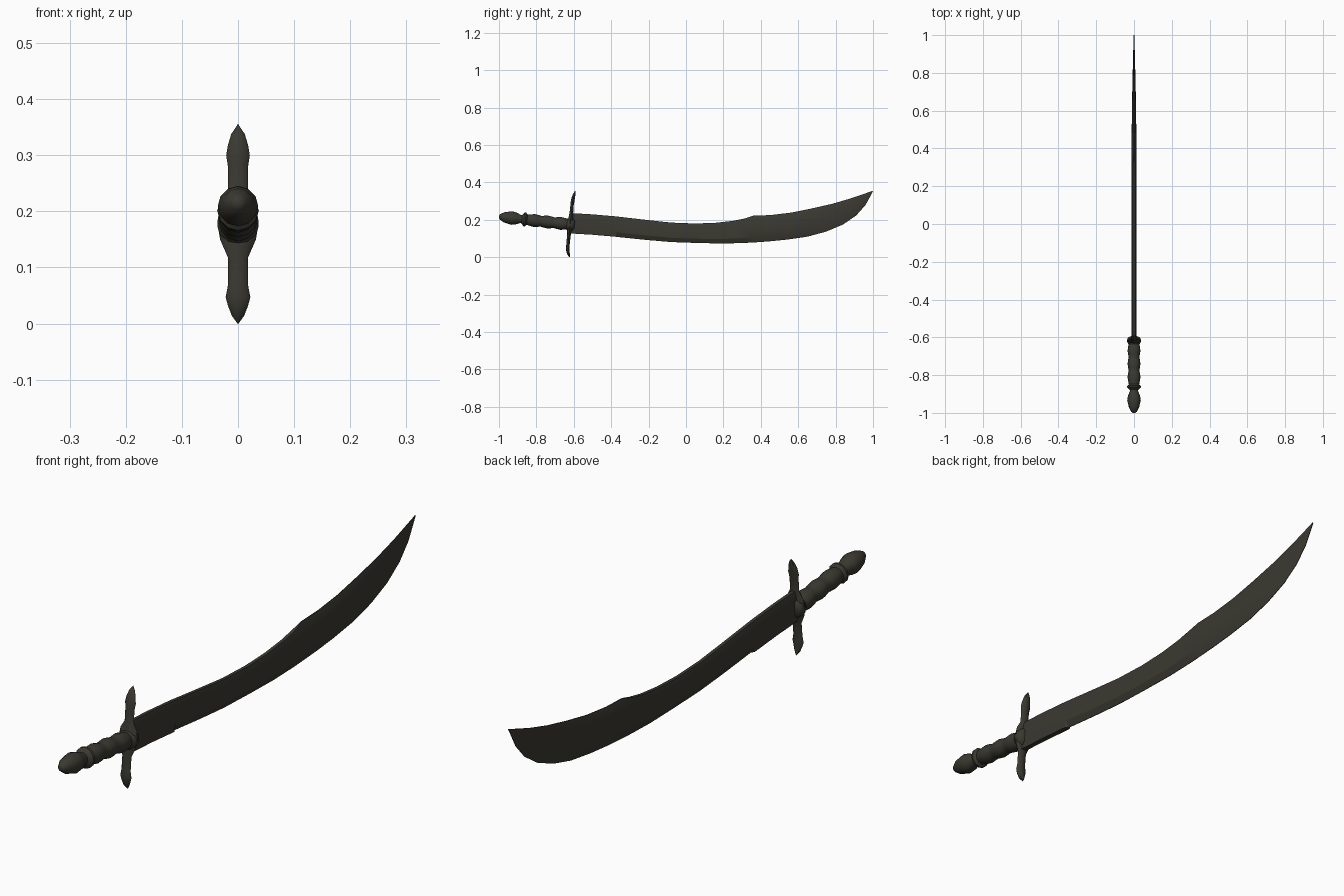
import bpy, math

if "Cube" in bpy.data.objects:
    bpy.data.objects.remove(bpy.data.objects["Cube"])

steel = bpy.data.materials.new("dark olive steel")
steel.diffuse_color = (0.042, 0.040, 0.030, 1)
steel.use_nodes = True
steel.node_tree.nodes["Principled BSDF"].inputs["Base Color"].default_value = steel.diffuse_color


def loft(name, rings, angle=30):
    """Skin a closed solid through rings of equal point count."""
    n = len(rings[0])
    verts = [p for r in rings for p in r]
    faces = [(i * n + j, i * n + (j + 1) % n, (i + 1) * n + (j + 1) % n, (i + 1) * n + j)
             for i in range(len(rings) - 1) for j in range(n)]
    faces += [tuple(range(n))[::-1], tuple(range(len(verts) - n, len(verts)))]
    me = bpy.data.meshes.new(name)
    me.from_pydata(verts, [], faces)
    ob = bpy.data.objects.new(name, me)
    bpy.context.collection.objects.link(ob)
    me.materials.append(steel)
    bpy.ops.object.select_all(action='DESELECT')
    ob.select_set(True)
    bpy.context.view_layer.objects.active = ob
    bpy.ops.object.mode_set(mode='EDIT')
    bpy.ops.mesh.select_all(action='SELECT')
    bpy.ops.mesh.normals_make_consistent(inside=False)
    bpy.ops.object.mode_set(mode='OBJECT')
    bpy.ops.object.shade_smooth_by_angle(angle=math.radians(angle))
    return ob


# Blade: spine point (y, z) and edge point (y, z) for each cross-section
stations = [
    (-.62, .236, -.62, .127), (-.50, .229, -.50, .120), (-.372, .218, -.372, .109),
    (-.365, .217, -.365, .108), (-.20, .198, -.22, .093), (-.08, .185, -.08, .081),
    (.05, .180, .06, .076), (.16, .184, .20, .073), (.25, .194, .31, .076),
    (.31, .206, .38, .080), (.36, .222, .45, .085), (.45, .225, .54, .094),
    (.56, .238, .65, .110), (.67, .260, .75, .137), (.78, .285, .84, .175),
    (.88, .314, .91, .223), (.95, .338, .96, .279), (.999, .355, 1.0, .353)]
rings = []
for yt, zt, yb, zb in stations:
    body = .012 if yt < .5 else .012 - .010 * (yt - .5) / .5
    spine = .006 if yt < .33 else .0012       # false edge near the tip
    edge = .010 if yt < -.37 else .001        # blunt near the guard
    half = [(0, spine), (.2, body), (.78, body), (1, edge)]
    at = lambda f, x: (x, yt + (yb - yt) * f, zt + (zb - zt) * f)
    rings.append([at(f, x) for f, x in half] + [at(f, -x) for f, x in reversed(half)])
loft("blade", rings, 20)


# Handle axis rises gently toward the pommel
def handle_ring(y, r, n=12):
    zc = .175 - .11 * (y + .62)
    return [(r * math.cos(a), y + .11 * r * math.sin(a), zc + r * math.sin(a))
            for a in (2 * math.pi * k / n for k in range(n))]


def lathe(name, profile, angle=40):
    return loft(name, [handle_ring(y, r) for y, r in profile], angle)


lathe("pommel", [(-1.0, .006), (-.995, .014), (-.972, .027), (-.932, .036),
                 (-.91, .032), (-.885, .022), (-.86, .022)])
lathe("rear_collar", [(-.878, .022), (-.866, .036), (-.858, .037), (-.848, .026)])
grip = [(-.855, .026)]
for c in (-.81, -.74, -.67):                  # three swells of the grip
    grip += [(c - .022, .031), (c, .034), (c + .022, .031), (c + .035, .028)]
lathe("grip", grip)
lathe("front_collar", [(-.638, .028), (-.628, .035), (-.618, .037), (-.604, .034), (-.596, .024)])

# Cross guard: (y, z, half width, half thickness) along a shallow curve
path = [(-.592, .354, .001, .002), (-.597, .338, .012, .007), (-.603, .318, .018, .009),
        (-.606, .300, .021, .010), (-.609, .280, .018, .009), (-.613, .235, .018, .010),
        (-.616, .210, .032, .013), (-.619, .180, .037, .016), (-.622, .150, .032, .013),
        (-.626, .118, .018, .010), (-.631, .068, .018, .009), (-.632, .047, .022, .010),
        (-.631, .032, .018, .009), (-.628, .014, .011, .007), (-.622, .000, .001, .002)]
loft("cross_guard",
     [[(w * math.cos(a), y + t * math.sin(a), z)
       for a in (2 * math.pi * k / 8 for k in range(8))] for y, z, w, t in path], 40)
